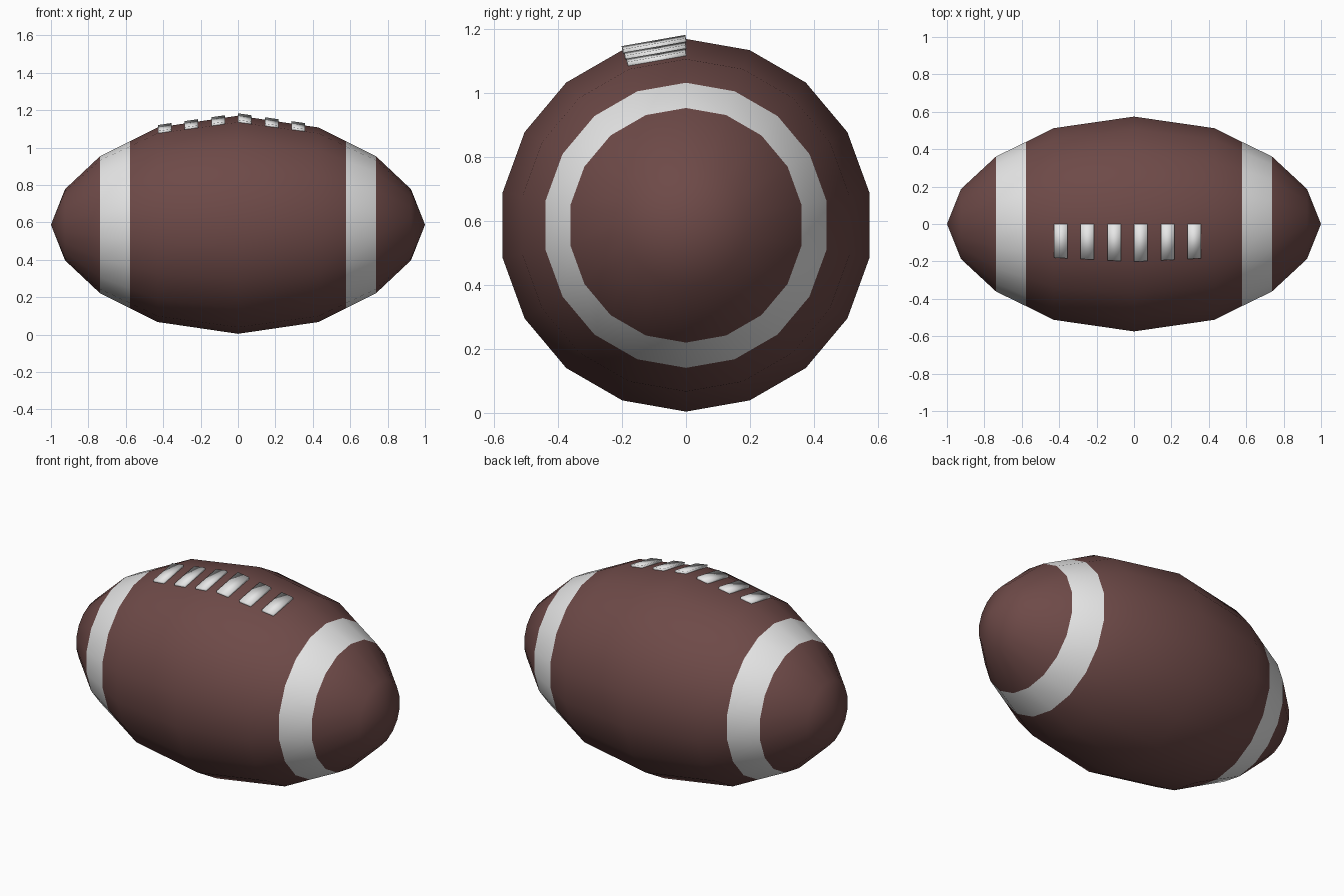
import bpy
import bmesh
import math
from mathutils import Vector

if "Cube" in bpy.data.objects:
    bpy.data.objects.remove(bpy.data.objects["Cube"])

SIDES = 18
CENTRE_Z = 0.587
# Half profile of the ball: (x, radius); the stripe lies between 0.577 and 0.737
HALF = [(0.0, 0.583), (0.43, 0.520), (0.577, 0.446), (0.737, 0.367), (0.925, 0.190)]
STRIPE = (0.577, 0.737)


def material(name, rgb):
    m = bpy.data.materials.new(name)
    m.diffuse_color = (*rgb, 1.0)
    m.use_nodes = True
    m.node_tree.nodes["Principled BSDF"].inputs["Base Color"].default_value = m.diffuse_color
    return m


brown = material("brown leather", (0.155, 0.068, 0.064))
white = material("white paint", (0.80, 0.80, 0.80))


def ring_point(x, r, angle):
    # angle measured from straight up, positive towards +y
    return Vector((x, r * math.sin(angle), CENTRE_Z + r * math.cos(angle)))


def radius_at(x):
    x = abs(x)
    for (x0, r0), (x1, r1) in zip(HALF, HALF[1:]):
        if x <= x1:
            return r0 + (r1 - r0) * (x - x0) / (x1 - x0)
    return HALF[-1][1]


def finish(bm, name, mats):
    bmesh.ops.recalc_face_normals(bm, faces=bm.faces)
    for f in bm.faces:
        f.smooth = True
    me = bpy.data.meshes.new(name)
    bm.to_mesh(me)
    bm.free()
    for m in mats:
        me.materials.append(m)
    ob = bpy.data.objects.new(name, me)
    bpy.context.collection.objects.link(ob)
    return ob


# Ball: lathed about the x axis with pointed ends, stripes coloured by x
bm = bmesh.new()
profile = [(-x, r) for x, r in reversed(HALF[1:])] + HALF
rings = [[bm.verts.new(ring_point(x, r, 2 * math.pi * i / SIDES)) for i in range(SIDES)]
         for x, r in profile]
tips = [bm.verts.new((s, 0, CENTRE_Z)) for s in (-1, 1)]
for i in range(SIDES):
    j = (i + 1) % SIDES
    for a, b in zip(rings, rings[1:]):
        bm.faces.new((a[i], a[j], b[j], b[i]))
    bm.faces.new((tips[0], rings[0][j], rings[0][i]))
    bm.faces.new((tips[1], rings[-1][i], rings[-1][j]))
for f in bm.faces:
    if STRIPE[0] < abs(f.calc_center_median().x) < STRIPE[1]:
        f.material_index = 1
finish(bm, "ball", [brown, white])

# Laces: thin pads raised from the top facet on the front side
facet = math.radians(-20)
up = Vector((0, math.sin(facet / 2), math.cos(facet / 2)))
for n in range(6):
    x0 = -0.428 + n * 0.143
    x1 = x0 + 0.072
    bm = bmesh.new()
    corners = [ring_point(x, radius_at(x), a)
               for x, a in ((x0, 0), (x1, 0), (x1, facet), (x0, facet))]
    low = [bm.verts.new(c - up * 0.008) for c in corners]
    high = [bm.verts.new(c + up * 0.013) for c in corners]
    bm.faces.new(low)
    bm.faces.new(high)
    for i in range(4):
        j = (i + 1) % 4
        bm.faces.new((low[i], low[j], high[j], high[i]))
    finish(bm, f"lace_{n + 1}", [white])
